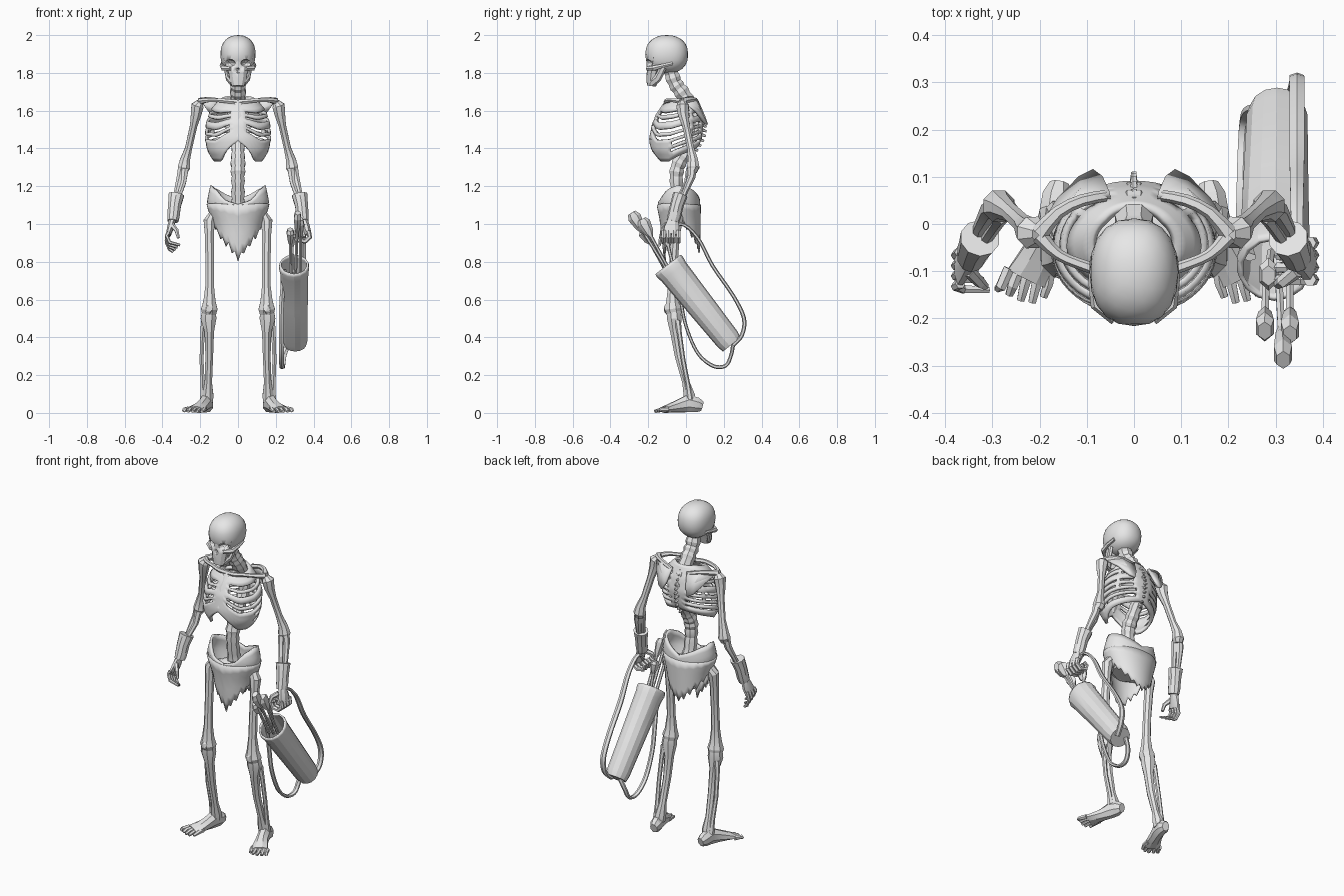
import bpy, bmesh, math, random
from mathutils import Vector

random.seed(4)
mat = bpy.data.materials.new("bone grey")
mat.diffuse_color = (0.8, 0.8, 0.8, 1)
X, Y, Z = Vector((1, 0, 0)), Vector((0, 1, 0)), Vector((0, 0, 1))


def finish(name, bm, mirror=False, solid=0):
    bmesh.ops.recalc_face_normals(bm, faces=bm.faces)
    me = bpy.data.meshes.new(name)
    bm.to_mesh(me)
    bm.free()
    me.materials.append(mat)
    ob = bpy.data.objects.new(name, me)
    bpy.context.collection.objects.link(ob)
    if solid:
        m = ob.modifiers.new("thickness", 'SOLIDIFY')
        m.thickness, m.offset = solid, 0
    if mirror:
        ob.modifiers.new("mirror", 'MIRROR')
    bpy.context.view_layer.objects.active = ob
    ob.select_set(True)
    bpy.ops.object.shade_smooth_by_angle(angle=math.radians(24))
    ob.select_set(False)
    return ob


def refine(pts, k):
    """Catmull-Rom resampling of (x, y, z, rx, ry) points."""
    out = []
    for i in range(len(pts) - 1):
        p0, p1, p2, p3 = (pts[max(0, min(len(pts) - 1, i + j))] for j in (-1, 0, 1, 2))
        for s in range(k):
            t = s / k
            out.append([0.5 * (2 * b + (c - a) * t + (2 * a - 5 * b + 4 * c - d) * t * t
                        + (3 * b - a - 3 * c + d) * t ** 3) for a, b, c, d in zip(p0, p1, p2, p3)])
    return out + [list(pts[-1])]


def tube(name, pts, n=8, ref=X, k=1, mirror=False, caps=(1, 1), solid=0):
    """Loft of elliptical rings along a path; rx lies along ref."""
    pts = [tuple(p) + (p[3],) if len(p) == 4 else tuple(p) for p in pts]
    pts = refine(pts, k) if k > 1 else pts
    bm, rings = bmesh.new(), []
    for i, p in enumerate(pts):
        t = (Vector(pts[min(i + 1, len(pts) - 1)][:3]) - Vector(pts[max(i - 1, 0)][:3])).normalized()
        u = (ref - t * ref.dot(t)).normalized()
        v = t.cross(u)
        rings.append([bm.verts.new(Vector(p[:3]) + u * p[3] * math.cos(a) + v * p[4] * math.sin(a))
                      for a in (2 * math.pi * (j + 0.5) / n for j in range(n))])
    for a, b in zip(rings, rings[1:]):
        for j in range(n):
            bm.faces.new((a[j], a[(j + 1) % n], b[(j + 1) % n], b[j]))
    for r, c in zip((rings[0], rings[-1]), caps):
        if c:
            bm.faces.new(r)
    return finish(name, bm, mirror, solid)


def lerp(table, x):
    """Piecewise linear lookup; table rows are (key, values...), keys ascending."""
    x = max(table[0][0], min(table[-1][0], x))
    for a, b in zip(table, table[1:]):
        if x <= b[0]:
            t = (x - a[0]) / (b[0] - a[0])
            return [p + (q - p) * t for p, q in zip(a[1:], b[1:])]


def shell(name, na, nt, top, bottom, prof, hole, solid, jag=0):
    """Open body shell; top/bottom edges by degrees from the front, prof by height."""
    bm, grid = bmesh.new(), []
    for i in range(na):
        a = 2 * math.pi * i / na
        deg = abs((math.degrees(a) + 180) % 360 - 180)
        zt, zb = lerp(top, deg)[0], lerp(bottom, deg)[0] + (i % 2) * jag * random.uniform(.5, 1)
        col = []
        for j in range(nt + 1):
            z = zt + (zb - zt) * j / nt
            w, yf, yb = lerp(prof, z)
            col.append(bm.verts.new((w * math.sin(a), (yf + yb) / 2 - (yb - yf) / 2 * math.cos(a), z)))
        grid.append(col)
    for i in range(na):
        deg = abs((360 * (i + 0.5) / na + 180) % 360 - 180)
        for j in range(nt):
            if not hole(deg, j):
                a, b = grid[i], grid[(i + 1) % na]
                bm.faces.new((a[j], b[j], b[j + 1], a[j + 1]))
    bmesh.ops.delete(bm, geom=[v for v in bm.verts if not v.link_faces], context='VERTS')
    return finish(name, bm, solid=solid)


def ball(name, loc, size, sub=2, power=1.0, mirror=False):
    bm = bmesh.new()
    bmesh.ops.create_icosphere(bm, subdivisions=sub, radius=1)
    for v in bm.verts:
        v.co = Vector([math.copysign(abs(c) ** power, c) * s for c, s in zip(v.co, size)]) + Vector(loc)
    return finish(name, bm, mirror)


# Skull: cranium, face, jaw, cheekbones, with eye sockets cut in
cranium = ball("cranium", (0, -.102, 1.898), (.094, .114, .102), 3, .88)
face = tube("face", [(0, -.155, 1.88, .082, .058), (0, -.165, 1.83, .066, .045),
                     (0, -.172, 1.80, .052, .038), (0, -.178, 1.765, .046, .032),
                     (0, -.183, 1.73, .034, .024)], 10)
sockets = ball("socket_cutter", (.043, -.212, 1.852), (.029, .05, .021), 2, mirror=True)
nose = ball("nose_cutter", (0, -.215, 1.812), (.012, .02, .02), 1)
for cutter in (sockets, nose):
    for part in (cranium, face):
        m = part.modifiers.new("cut", 'BOOLEAN')
        m.object, m.operation, m.solver = cutter, 'DIFFERENCE', 'EXACT'
        bpy.context.view_layer.objects.active = part
        bpy.ops.object.modifier_apply(modifier="cut")
    bpy.data.objects.remove(cutter)
tube("cheekbone", [(.04, -.203, 1.822, .012), (.078, -.17, 1.825, .015), (.086, -.12, 1.838, .011),
                   (.083, -.07, 1.85, .01)], 6, Z, mirror=True)
tube("jaw_side", [(.03, -.18, 1.745, .014, .02), (.055, -.15, 1.77, .01, .02),
                  (.066, -.12, 1.83, .01, .018)], 6, mirror=True)

# Spine with bumpy vertebrae
path = refine([(0, -.085, 1.83, .042), (0, -.06, 1.75, .04), (0, -.01, 1.68, .042), (0, .05, 1.58, .034),
               (0, .055, 1.48, .032), (0, .0, 1.38, .036), (0, -.045, 1.3, .04), (0, -.05, 1.2, .036),
               (0, -.03, 1.08, .04)], 4)
tube("spine", [(x, y, z, r * (1.08 if i % 2 else .92)) for i, (x, y, z, r) in enumerate(path)], 8)
for i in range(12):
    x, y, z, r = path[8 + i]
    tube("spine_process", [(0, y + .01, z, .012), (0, y + .05, z - .015, .006)], 5)

# Ribcage: shell with rib gaps, solid lower front plate
shell("ribcage", 48, 17,
      [(0, 1.63), (60, 1.65), (120, 1.67), (180, 1.67)],
      [(0, 1.44), (14, 1.41), (42, 1.335), (75, 1.335), (110, 1.37), (180, 1.42)],
      [(1.33, .12, -.15, .02), (1.39, .155, -.182, .05), (1.45, .168, -.187, .075), (1.53, .163, -.172, .085),
       (1.6, .14, -.135, .07), (1.64, .105, -.105, .05), (1.67, .07, -.08, .035)],
      lambda d, j: (j in (3, 5, 8, 10) and 16 < d < 158 and not 118 < d < 124)
      or (j in (12, 14) and 82 < d < 165), .016)
tube("sternum", [(0, -.105, 1.64, .03, .012), (0, -.152, 1.57, .022, .012), (0, -.185, 1.46, .025, .01)], 6)

# Shoulder girdle
tube("collarbone", [(.0, -.1, 1.645, .014), (.05, -.105, 1.65, .013), (.1, -.09, 1.655, .012),
                    (.16, -.065, 1.655, .012), (.2, -.025, 1.65, .018)], 6, Z, 3, True)
tube("shoulder_blade_spine", [(.2, -.02, 1.65, .02), (.16, .025, 1.66, .014), (.11, .05, 1.655, .013),
                              (.06, .06, 1.64, .012)], 6, Z, 2, True)
bm = bmesh.new()
blade = [bm.verts.new(p) for p in [(.19, .0, 1.64), (.13, .045, 1.66), (.05, .06, 1.65),
                                   (.065, .095, 1.57), (.085, .11, 1.525), (.115, .095, 1.54), (.16, .05, 1.6)]]
mid = bm.verts.new((.11, .072, 1.6))
for i in range(7):
    bm.faces.new((blade[i], blade[(i + 1) % 7], mid))
finish("shoulder_blade", bm, True, .014)

# Arms: same bones both sides
tube("upper_arm", [(.2, -.02, 1.645, .02), (.215, -.018, 1.625, .036), (.222, -.015, 1.58, .03),
                   (.235, 0, 1.52, .021), (.262, .025, 1.4, .02), (.28, .037, 1.34, .028),
                   (.286, .038, 1.3, .036), (.29, .035, 1.275, .024)], 8, mirror=True)
tube("forearm_outer", [(.294, .036, 1.31, .024), (.305, .03, 1.25, .021), (.325, -.005, 1.17, .015),
                       (.338, -.05, 1.07, .017)], 7, mirror=True)
tube("forearm_inner", [(.28, .02, 1.29, .02), (.288, .005, 1.22, .015), (.312, -.03, 1.15, .013),
                       (.33, -.06, 1.07, .014)], 6, mirror=True)
tube("bracer", [(.326, -.03, 1.155, .043, .04), (.336, -.048, 1.1, .036, .036),
                (.342, -.062, 1.04, .034, .036), (.345, -.07, 1.015, .03, .034)], 10, mirror=True)

# Open hand
tube("open_palm", [(-.345, -.068, 1.03, .02, .024), (-.358, -.08, .98, .018, .038),
                   (-.368, -.092, .945, .014, .042)], 8)
for i in range(4):
    y = -.06 - .022 * i
    s = .012 * (i - 1.5)
    tube("open_finger", [(-.368, y, .955, .012), (-.378, y - .006, .92 + s, .01),
                         (-.362, y - .012, .885 + s, .01), (-.325 + s, y - .014, .87 + s, .007)], 6, Y)
tube("open_thumb", [(-.35, -.1, .995, .014), (-.325, -.125, .965, .012), (-.315, -.132, .925, .008)], 6)

# Gripping hand
tube("fist_palm", [(.345, -.068, 1.03, .022, .026), (.362, -.075, .98, .022, .042),
                   (.37, -.078, .945, .018, .046)], 8)
for i in range(4):
    y = -.04 - .026 * i
    tube("curled_finger", [(.372, y, .965, .014), (.38, y, .93, .013), (.355, y, .908, .013),
                           (.318, y, .915, .013), (.308, y, .945, .012), (.328, y, .958, .01)], 6, Y)
tube("curled_thumb", [(.345, -.1, 1.0, .015), (.315, -.122, .98, .014), (.305, -.128, .945, .01)], 6)

# Hips and torn cloth
shell("pelvis", 40, 6,
      [(0, 1.105), (25, 1.125), (50, 1.18), (85, 1.205), (130, 1.185), (180, 1.13)],
      [(0, 1.0), (60, 1.02), (90, 1.03), (180, 1.0)],
      [(1.0, .12, -.115, .06), (1.06, .142, -.135, .07), (1.12, .158, -.145, .068), (1.2, .14, -.125, .055)],
      lambda d, j: False, .014)
shell("torn_cloth", 40, 5,
      [(0, 1.1), (45, 1.11), (180, 1.1)],
      [(0, .8), (20, .85), (50, .91), (78, .99), (100, .99), (130, .92), (160, .87), (180, .85)],
      [(.8, .095, -.11, .068), (.9, .108, -.122, .07), (1.0, .127, -.13, .072), (1.1, .162, -.15, .074)],
      lambda d, j: False, .01, .045)
tube("pelvis_floor", [(0, -.035, 1.0, .11, .08), (0, -.035, 1.05, .13, .09), (0, -.035, 1.09, .05, .04)], 12)

# Legs
tube("thigh_bone", [(.1, -.04, 1.03, .026), (.135, -.045, 1.045, .03), (.152, -.048, 1.015, .033),
                    (.152, -.055, .95, .026), (.15, -.066, .8, .024), (.15, -.072, .67, .025),
                    (.151, -.072, .59, .035), (.152, -.07, .55, .047), (.153, -.065, .525, .04)], 8, mirror=True)
ball("kneecap", (.153, -.1, .55), (.026, .018, .032), 1, mirror=True)
tube("shin_bone", [(.154, -.065, .535, .04), (.156, -.062, .5, .045, .042), (.152, -.056, .43, .027, .03),
                   (.152, -.035, .3, .022, .026), (.157, .0, .16, .021), (.16, .018, .09, .033),
                   (.162, .022, .055, .03)], 8, mirror=True)
tube("calf_bone", [(.18, -.045, .49, .018), (.188, -.035, .42, .013), (.193, -.015, .28, .012),
                   (.187, .01, .15, .013), (.185, .022, .07, .018)], 6, mirror=True)

# Feet
tube("foot", [(.158, .085, .035, .022, .028), (.162, .06, .042, .034, .042), (.172, .01, .05, .034, .05),
              (.19, -.04, .036, .036, .036), (.212, -.09, .024, .046, .024),
              (.225, -.115, .018, .05, .018)], 8, mirror=True)
for i in range(5):
    a = -.044 + .022 * i
    tube("toe", [(.22 + a, -.09 - a * .1, .02, .014), (.232 + a * 1.15, -.13 - a * .1, .018, .012),
                 (.24 + a * 1.1, -.17 + abs(a + .015) * .55, .008, .009, .008)], 6, mirror=True)

# Quiver with rim and strap
tube("quiver", [(.297, -.095, .785, .072, .08), (.297, -.085, .772, .076, .083), (.298, -.065, .747, .071, .077),
                (.3, .07, .578, .066, .07), (.303, .22, .39, .061, .062), (.303, .24, .365, .055, .056)],
     14, caps=(0, 1), solid=.01)
tube("outer_strap", [(.345, -.1, .93, .014, .009), (.345, -.03, 1.0, .014, .009), (.345, .06, .93, .016, .009),
                     (.345, .14, .78, .018, .01), (.345, .25, .62, .018, .01), (.345, .307, .5, .018, .011),
                     (.343, .295, .41, .017, .011), (.33, .25, .36, .016, .011)], 6, k=4)
tube("inner_strap", [(.245, -.07, .76, .014, .009), (.232, -.03, .6, .014, .009), (.228, .0, .46, .014, .009),
                     (.23, .06, .32, .015, .009), (.232, .14, .25, .015, .01), (.236, .21, .25, .015, .01),
                     (.245, .24, .31, .015, .01), (.27, .25, .37, .015, .011)], 6, k=4)

# Arrows: shaft with fletching
for base, tip in (((.305, -.09), (.315, -.27, 1.03)), ((.28, -.1), (.277, -.215, .95)),
                  ((.33, -.08), (.33, -.22, 1.0)), ((.29, -.06), (.285, -.105, .93))):
    b, t = Vector((*base, .74)), Vector(tip)
    at = lambda s, rx, ry: (*(b + (t - b) * s), rx, ry)
    tube("arrow_shaft", [at(0, .009, .009), at(1, .009, .009)], 6)
    tube("arrow_feather", [at(.74, .01, .01), at(.84, .016, .026), at(1.02, .022, .036),
                           at(1.1, .016, .022)], 6)
